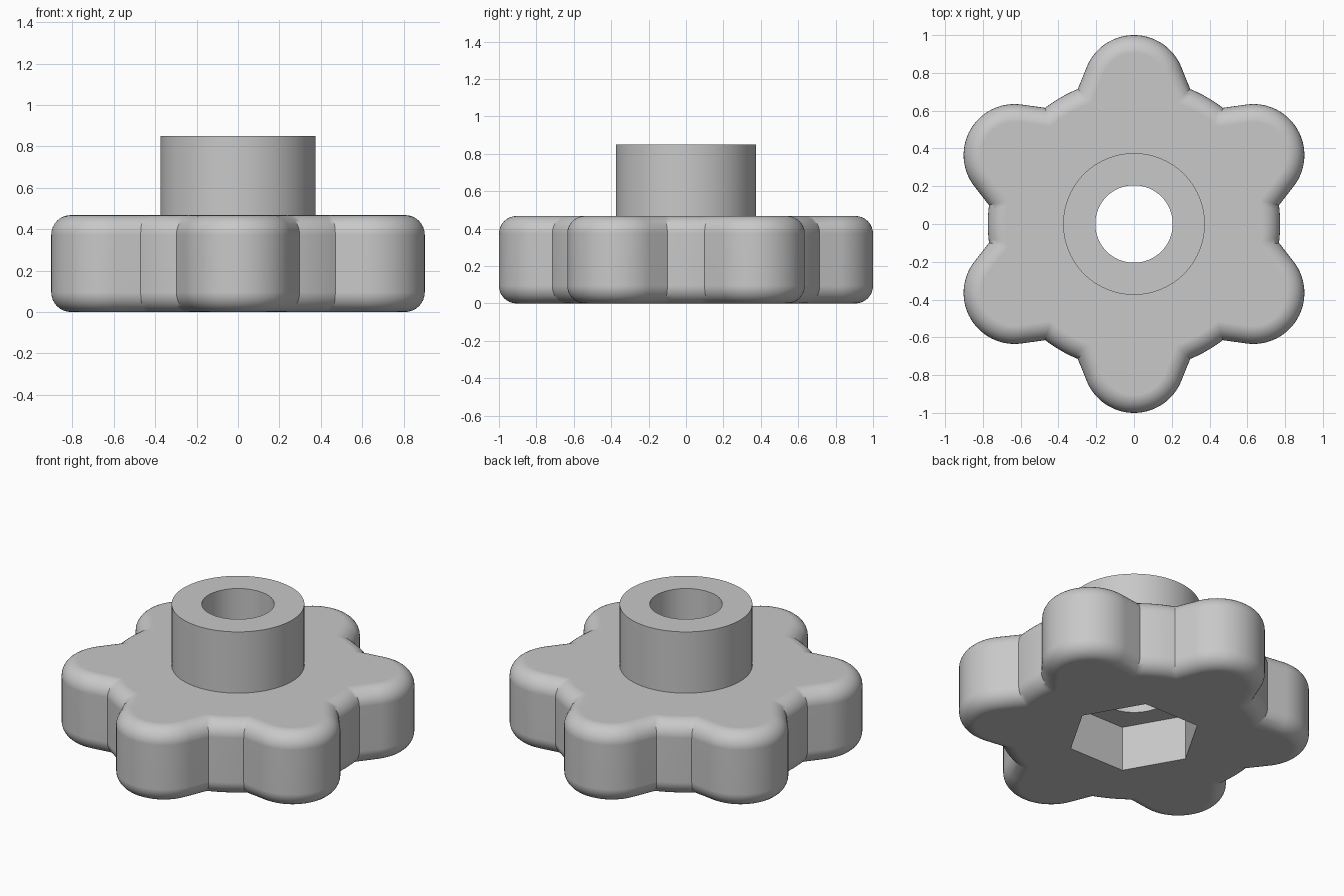
import bpy, bmesh
from math import sin, cos, pi, radians, sqrt, atan2
from mathutils import Vector, Matrix

if "Cube" in bpy.data.objects:
    bpy.data.objects.remove(bpy.data.objects["Cube"], do_unlink=True)

LOBES = 6
HEAD_H, FILLET = 0.468, 0.095
LOBE_C, LOBE_R, CORE_R = 0.73, 0.27, 0.774
FLANK = radians(68)          # where the lobe arc runs into its straight flank
ARC, GAP, ROUND = 28, 8, 8   # segments: lobe arc, core arc, edge rounding

grey = bpy.data.materials.new("grey plastic")
grey.use_nodes = True
colour = (0.58, 0.58, 0.58, 1)
grey.diffuse_color = colour
grey.node_tree.nodes["Principled BSDF"].inputs["Base Color"].default_value = colour


def outline(d):
    """Lobed outline, moved inward by d."""
    r, core = LOBE_R - d, CORE_R - d
    tangent = Vector((LOBE_C + r * cos(FLANK), r * sin(FLANK)))
    along = Vector((-sin(FLANK), cos(FLANK)))
    b = tangent.dot(along)
    t = -b - sqrt(b * b - tangent.length_squared + core * core)
    corner = tangent + along * t
    a0 = atan2(corner.y, corner.x)
    pts = [Vector((corner.x, -corner.y))]
    for i in range(ARC + 1):
        a = FLANK * (2 * i / ARC - 1)
        pts.append(Vector((LOBE_C + r * cos(a), r * sin(a))))
    pts.append(corner)
    step = 2 * pi / LOBES
    for i in range(1, GAP):
        a = a0 + (step - 2 * a0) * i / GAP
        pts.append(Vector((core * cos(a), core * sin(a))))
    return [Matrix.Rotation(step * (k + 0.5), 2) @ p
            for k in range(LOBES) for p in pts]


def add_object(name, bm):
    bmesh.ops.recalc_face_normals(bm, faces=bm.faces)
    mesh = bpy.data.meshes.new(name)
    bm.to_mesh(mesh)
    bm.free()
    mesh.materials.append(grey)
    obj = bpy.data.objects.new(name, mesh)
    bpy.context.collection.objects.link(obj)
    return obj


def prism(name, radius, z0, z1, sides, turn=0.0):
    bm = bmesh.new()
    bmesh.ops.create_cone(
        bm, cap_ends=True, segments=sides, radius1=radius, radius2=radius,
        depth=z1 - z0, matrix=Matrix.Translation((0, 0, (z0 + z1) / 2)))
    bmesh.ops.rotate(bm, verts=bm.verts, matrix=Matrix.Rotation(turn, 3, 'Z'))
    return add_object(name, bm)


# Lobed grip: stacked outlines with rounded top and bottom edges
bm = bmesh.new()
levels = []
for i in range(ROUND + 1):
    a = pi / 2 * i / ROUND
    levels.append((FILLET * (1 - sin(a)), FILLET * (1 - cos(a))))
levels += [(d, HEAD_H - z) for d, z in reversed(levels)]
rings = [[bm.verts.new((p.x, p.y, z)) for p in outline(d)] for d, z in levels]
for low, high in zip(rings, rings[1:]):
    for i in range(len(low)):
        j = (i + 1) % len(low)
        bm.faces.new((low[i], low[j], high[j], high[i]))
bm.faces.new(rings[0])
bm.faces.new(rings[-1])
knob = add_object("lobed_knob", bm)

# Hub, through bore and hexagonal nut pocket
tools = [
    (prism("hub", 0.375, 0.2, 0.85, 96), 'UNION'),
    (prism("bore_cutter", 0.205, -0.2, 1.2, 72), 'DIFFERENCE'),
    (prism("nut_cutter", 0.38, -0.2, 0.28, 6, radians(30)), 'DIFFERENCE'),
]
bpy.ops.object.select_all(action='DESELECT')
bpy.context.view_layer.objects.active = knob
knob.select_set(True)
for tool, operation in tools:
    tool.hide_render = True
    mod = knob.modifiers.new(tool.name, 'BOOLEAN')
    mod.operation, mod.object, mod.solver = operation, tool, 'EXACT'
    bpy.ops.object.modifier_apply(modifier=mod.name)
    bpy.data.objects.remove(tool, do_unlink=True)

# Smooth curves, crisp edges, flat caps
bpy.ops.object.shade_smooth_by_angle(angle=radians(30))
mod = knob.modifiers.new("flat_caps", 'WEIGHTED_NORMAL')
mod.keep_sharp = True
